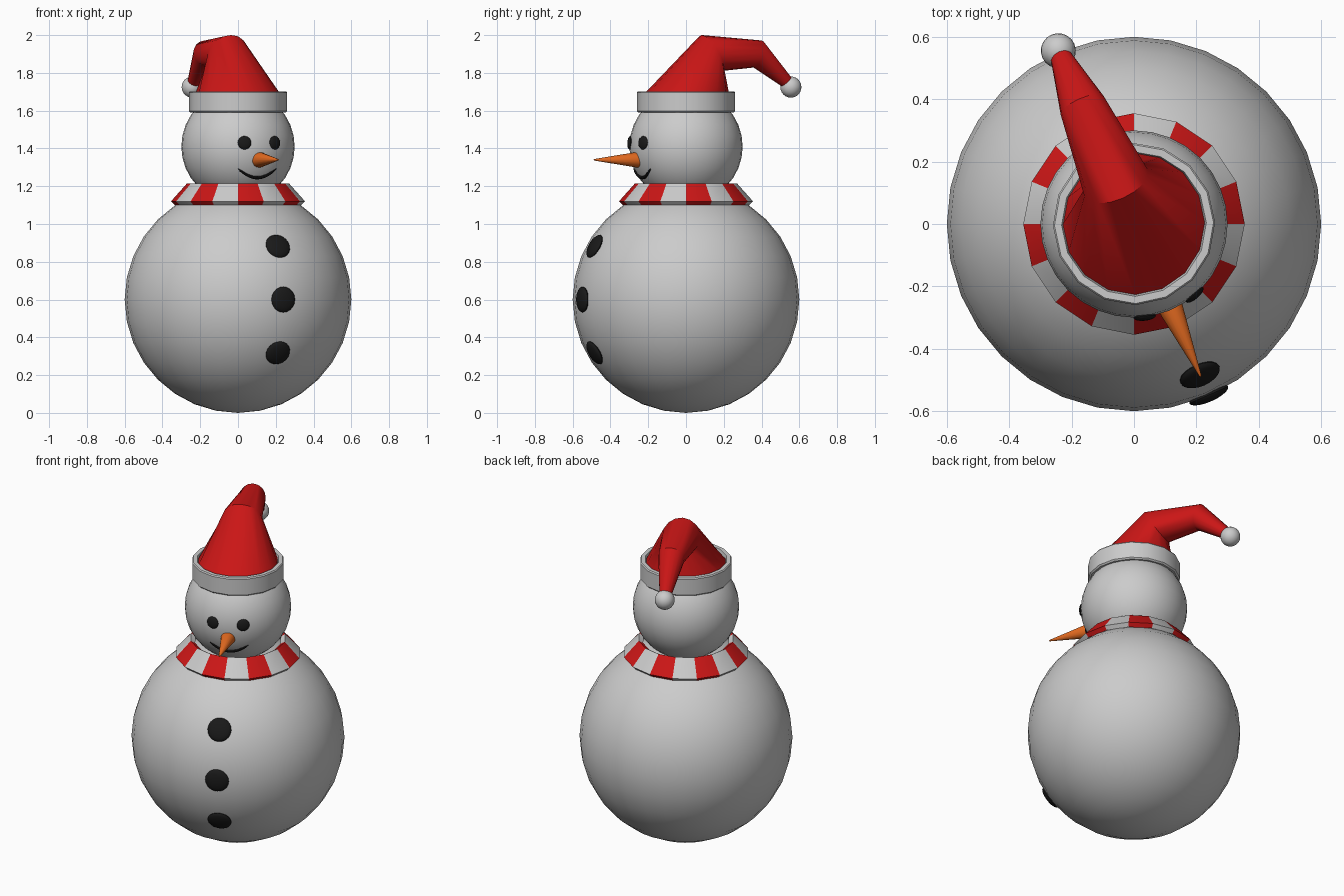
import bpy, bmesh, math
from mathutils import Matrix, Vector

if "Cube" in bpy.data.objects:
    bpy.data.objects.remove(bpy.data.objects["Cube"])

TURN = Matrix.Rotation(math.radians(23.6), 4, 'Z')   # face, buttons and hat are turned
HEAD_Z, HEAD_R = 1.41, 0.30
BODY_Z, BODY_R = 0.60, 0.60


def material(name, rgb):
    m = bpy.data.materials.new(name)
    m.diffuse_color = (*rgb, 1)
    m.use_nodes = True
    m.node_tree.nodes["Principled BSDF"].inputs["Base Color"].default_value = m.diffuse_color
    return m


RED = material("red", (0.6, 0.008, 0.008))
BLACK = material("black", (0.01, 0.01, 0.01))
ORANGE = material("orange", (0.8, 0.15, 0.015))
WHITE = material("white", (0.8, 0.8, 0.8))


def finish(bm, name, mats=(), angle=35):
    bmesh.ops.recalc_face_normals(bm, faces=bm.faces)
    me = bpy.data.meshes.new(name)
    bm.to_mesh(me)
    bm.free()
    ob = bpy.data.objects.new(name, me)
    bpy.context.collection.objects.link(ob)
    for m in mats:
        me.materials.append(m)
    bpy.ops.object.select_all(action='DESELECT')
    ob.select_set(True)
    bpy.context.view_layer.objects.active = ob
    bpy.ops.object.shade_smooth_by_angle(angle=math.radians(angle))
    return ob


def ball(name, matrix, r, u=32, v=16, mats=()):
    bm = bmesh.new()
    bmesh.ops.create_uvsphere(bm, u_segments=u, v_segments=v, radius=r, matrix=matrix)
    return finish(bm, name, mats)


def loft(name, rings, mats=(), closed=False, stripes=False, angle=35):
    """Join rings of points; closed joins last to first, otherwise the ends are capped."""
    bm = bmesh.new()
    vs = [[bm.verts.new(p) for p in ring] for ring in rings]
    n = len(vs[0])
    for k in range(len(vs) if closed else len(vs) - 1):
        a, b = vs[k], vs[(k + 1) % len(vs)]
        for i in range(n):
            f = bm.faces.new((a[i], a[(i + 1) % n], b[(i + 1) % n], b[i]))
            f.material_index = i % 2 if stripes else 0
    if not closed:
        bm.faces.new(vs[0])
        bm.faces.new(vs[-1])
    return finish(bm, name, mats, angle)


def ring(center, ax, ay, r, n=16):
    c, ax, ay = Vector(center), Vector(ax), Vector(ay).normalized()
    return [c + r * (math.cos(math.tau * i / n) * ax + math.sin(math.tau * i / n) * ay)
            for i in range(n)]


def lathe_rings(profile, n=16):
    return [ring((0, 0, z), (1, 0, 0), (0, 1, 0), r, n) for r, z in profile]


def turned(rings):
    return [[TURN @ p for p in rg] for rg in rings]


def on_sphere(cz, R, azimuth, elevation):
    """Frame on a sphere's surface: local z points outward, azimuth 0 is the turned front."""
    return (Matrix.Translation((0, 0, cz)) @ TURN
            @ Matrix.Rotation(azimuth, 4, 'Z')
            @ Matrix.Rotation(math.pi / 2 - elevation, 4, 'X')
            @ Matrix.Translation((0, 0, R)))


# Snow balls
ball("body", Matrix.Translation((0, 0, BODY_Z)), BODY_R)
ball("head", Matrix.Translation((0, 0, HEAD_Z)), HEAD_R)

# Striped collar
loft("scarf", lathe_rings([(0.355, 1.12), (0.27, 1.215), (0.245, 1.20), (0.335, 1.10)]),
     (RED, WHITE), closed=True, stripes=True)

# Coat buttons
for i, dz in enumerate((-0.283, 0, 0.283)):
    m = on_sphere(BODY_Z, BODY_R - 0.002, 0, math.asin(dz / BODY_R))
    ball(f"button_{i + 1}", m @ Matrix.Diagonal((1, 1, 0.32, 1)), 0.068, 20, 10, (BLACK,))

# Eyes
for side, az in (("left", -17), ("right", 17)):
    m = on_sphere(HEAD_Z, HEAD_R, math.radians(az), math.asin(0.02 / HEAD_R))
    ball(f"eye_{side}", m @ Matrix.Diagonal((1, 1, 0.35, 1)), 0.036, 16, 8, (BLACK,))

# Mouth: a tapered tube following the head
mouth = []
for i in range(17):
    t = -1 + i / 8
    z = -0.165 + 0.047 * t * t
    frame = on_sphere(HEAD_Z, HEAD_R, math.radians(23.5 * t), math.asin(z / HEAD_R))
    slope = math.atan(0.9 * t)
    up = frame.to_3x3() @ Vector((-math.sin(slope), math.cos(slope), 0))
    out = frame.to_3x3() @ Vector((0, 0, 1))
    mouth.append(ring(frame.translation, out, up, 0.002 + 0.007 * math.sqrt(1 - t * t), 8))
loft("mouth", mouth, (BLACK,))

# Carrot nose
nose = [(0.26, 0.036), (0.268, 0.041), (0.285, 0.041), (0.53, 0.004), (0.535, 0.001)]
loft("nose", turned([ring((0, -s, 1.34), (1, 0, 0), (0, 0, 1), r) for s, r in nose]),
     (ORANGE,))

# Hat brim
loft("hat_brim", turned(lathe_rings([
    (0.252, 1.59), (0.26, 1.598), (0.26, 1.695), (0.255, 1.702),
    (0.232, 1.702), (0.225, 1.68), (0.235, 1.59)])), closed=True)

# Floppy hat: centre (distance back, height), direction of its upper side, radius
hat = [((0, 1.68), (-1, 0), 0.23),
       ((0.145, 1.905), (-0.5, 0.87), 0.11),
       ((0.415, 1.90), (0.3, 0.95), 0.075),
       ((0.595, 1.74), (0.72, 0.69), 0.032)]
loft("hat_cone", turned([ring((0, s, z), (1, 0, 0), (0, *u), r) for (s, z), u, r in hat]),
     (RED,))

# Hat bobble
ball("hat_bobble", TURN @ Matrix.Translation((0, 0.606, 1.725)), 0.056, 20, 12)
